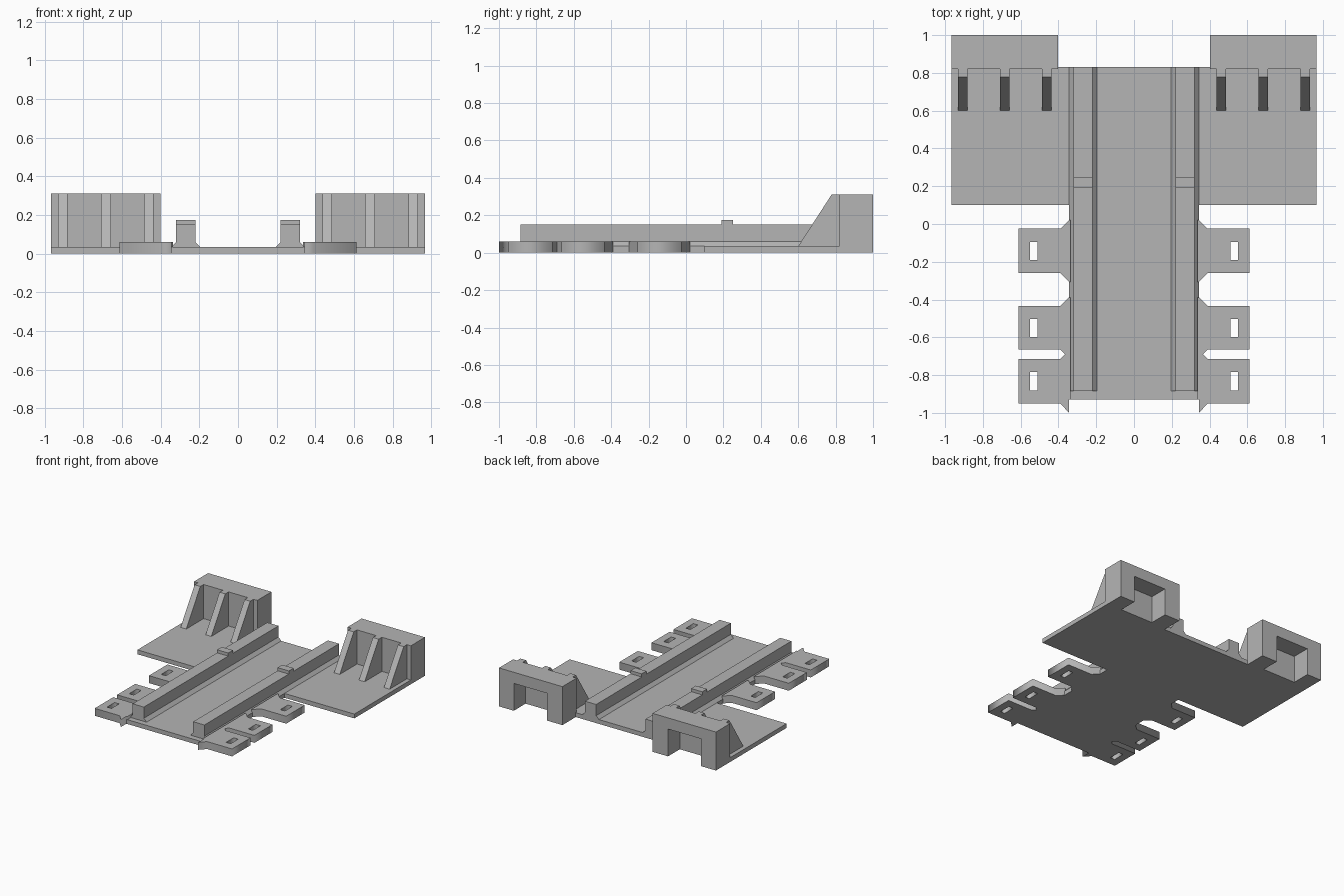
import bpy, bmesh
from mathutils import Matrix, Vector

cube = bpy.data.objects.get("Cube")
if cube:
    bpy.data.objects.remove(cube, do_unlink=True)

grey = bpy.data.materials.new("plain_grey")
grey.use_nodes = True
colour = (0.46, 0.46, 0.46, 1)
grey.diffuse_color = colour
grey.node_tree.nodes["Principled BSDF"].inputs["Base Color"].default_value = colour


def add(name, mesh, mirror=True):
    ob = bpy.data.objects.new(name, mesh)
    bpy.context.collection.objects.link(ob)
    mesh.materials.clear()
    mesh.materials.append(grey)
    if mirror:
        ob.modifiers.new("both_sides", 'MIRROR').use_mirror_merge = False
    return ob


def prism(name, profile, axis, start, end, mirror=True):
    """Extrude a profile along an axis; profile holds the two other axes in order."""
    bm = bmesh.new()

    def point(p, d):
        c = list(p)
        c.insert("xyz".index(axis), d)
        return Vector(c)
    face = bm.faces.new([bm.verts.new(point(p, start)) for p in profile])
    moved = bmesh.ops.extrude_face_region(bm, geom=[face])["geom"]
    verts = [v for v in moved if isinstance(v, bmesh.types.BMVert)]
    bmesh.ops.translate(bm, verts=verts, vec=point((0, 0), end - start))
    bmesh.ops.recalc_face_normals(bm, faces=bm.faces)
    mesh = bpy.data.meshes.new(name)
    bm.to_mesh(mesh)
    bm.free()
    return add(name, mesh, mirror)


def rect(a0, a1, b0, b1):
    return [(a0, b0), (a1, b0), (a1, b1), (a0, b1)]


def holed_plate(name, loops, thickness):
    """Flat plate with holes, filled from closed outlines."""
    curve = bpy.data.curves.new(name, 'CURVE')
    curve.dimensions = '2D'
    curve.fill_mode = 'BOTH'
    curve.extrude = thickness / 2
    for loop in loops:
        s = curve.splines.new('POLY')
        s.points.add(len(loop) - 1)
        for p, (x, y) in zip(s.points, loop):
            p.co = (x, y, 0, 1)
        s.use_cyclic_u = True
    temp = bpy.data.objects.new(name + "_outline", curve)
    bpy.context.collection.objects.link(temp)
    bpy.context.view_layer.update()
    mesh = bpy.data.meshes.new_from_object(
        temp.evaluated_get(bpy.context.evaluated_depsgraph_get()))
    bpy.data.objects.remove(temp, do_unlink=True)
    mesh.transform(Matrix.Translation((0, 0, thickness / 2)))
    return add(name, mesh)


T = 0.035      # sheet thickness
EDGE = 0.344   # half width of the central plate
OUT = 0.967    # half width overall

# Central plate and the two wings
prism("base_plate", rect(-EDGE, EDGE, -0.93, 0.83), 'z', 0, T, mirror=False)
wing = [(EDGE, 0.1), (OUT, 0.1), (OUT, 0.82), (0.402, 0.82), (0.402, 0.83), (EDGE, 0.83)]
prism("wing_plate", wing, 'z', 0, T)

# Long rails with sloped feet, and a small stop on each
rail = [(0.195, T), (EDGE, T), (0.32, 0.06), (0.32, 0.15), (0.22, 0.15), (0.22, 0.06)]
prism("rail", rail, 'y', -0.885, 0.83)
prism("rail_stop", rect(0.22, 0.32, 0.19, 0.25), 'z', 0.15, 0.175)

# Rear blocks: a front wall, then an arch open to the back and below
arch = [(0.402, 0), (0.54, 0), (0.54, 0.22), (0.835, 0.22), (0.835, 0),
        (OUT, 0), (OUT, 0.31), (0.402, 0.31)]
prism("rear_wall", rect(0.402, OUT, 0, 0.31), 'y', 0.82, 0.85)
prism("rear_arch", arch, 'y', 0.85, 1.0)

# Sloped ribs bracing each block
rib = [(0.6, T), (0.82, T), (0.82, 0.31), (0.778, 0.31)]
for i, x in enumerate((0.436, 0.658, 0.881)):
    prism(f"rib_{i + 1}", rib, 'x', x, x + 0.051)

# Slotted side tabs; flare is how far each root corner spreads
IN, ROOT, TIP = 0.335, 0.39, 0.612
for i, (back, front, flare_back, flare_front) in enumerate((
        (-0.025, -0.26, 0.046, 0.046),
        (-0.435, -0.665, 0.046, 0.025),
        (-0.715, -0.95, 0.025, 0.046))):
    outline = [(TIP, front), (TIP, back), (ROOT, back),
               (ROOT - flare_back, back + flare_back), (IN, back + flare_back),
               (IN, front - flare_front), (ROOT - flare_front, front - flare_front),
               (ROOT, front)]
    if i == 2:
        # The last root corner ends in a free spike past the plate
        outline[5:7] = [(IN, -0.93), (EDGE, -0.93), (EDGE, -1.0)]
    mid = (back + front) / 2
    slot = rect(0.511, 0.551, mid - 0.048, mid + 0.048)
    holed_plate(f"side_tab_{i + 1}", [outline, slot], 0.06)
